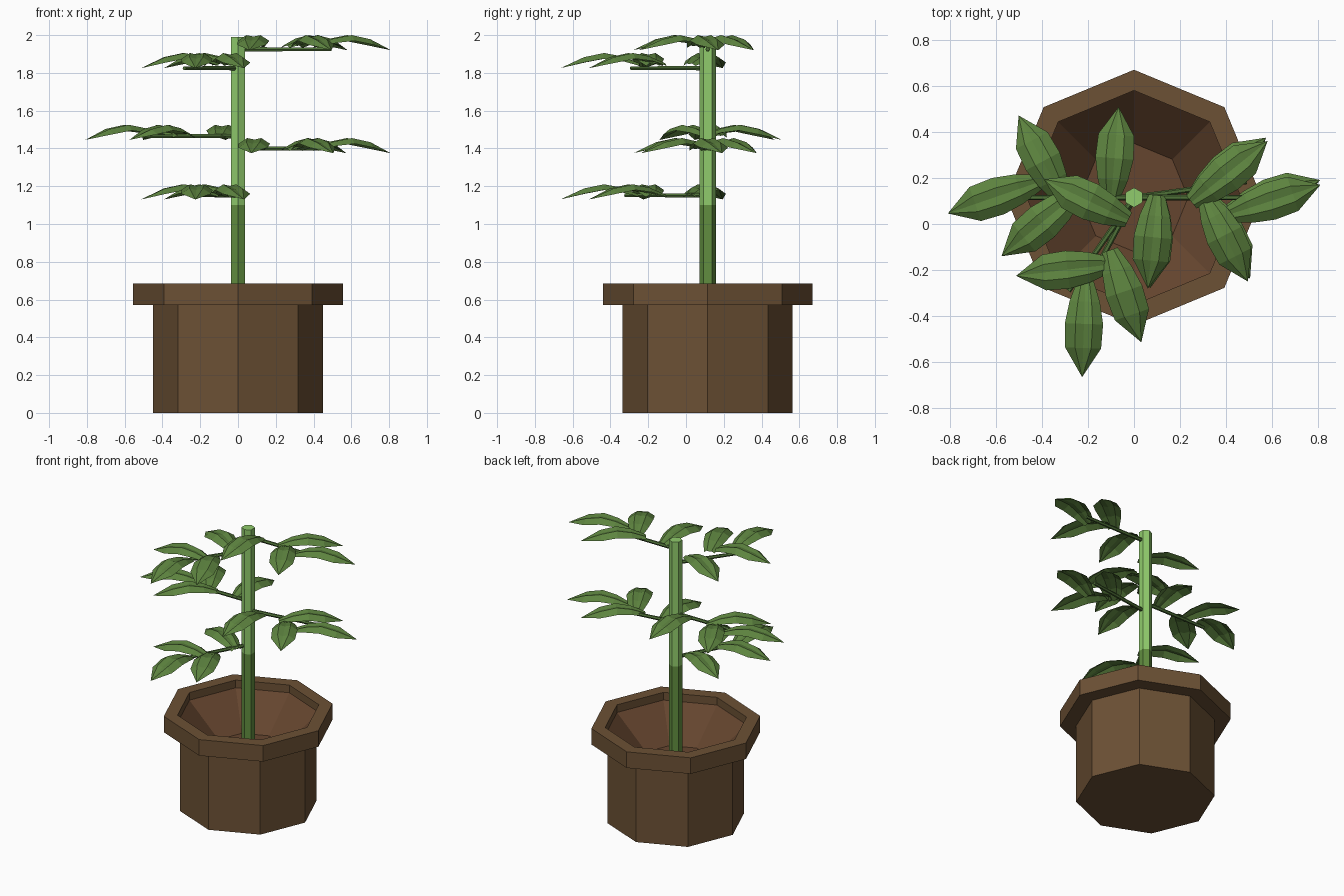
import bpy, bmesh
from math import sin, cos, pi, radians, atan2
from mathutils import Vector, Matrix

if "Cube" in bpy.data.objects:
    bpy.data.objects.remove(bpy.data.objects["Cube"])

CY = 0.115  # the pot and stem axis sits a little behind the origin


def material(name, rgb):
    m = bpy.data.materials.new(name)
    m.diffuse_color = (*rgb, 1)
    m.use_nodes = True
    m.node_tree.nodes["Principled BSDF"].inputs["Base Color"].default_value = m.diffuse_color
    return m


POT = material("brown_clay", (0.15, 0.082, 0.035))
SOIL = material("soil_brown", (0.13, 0.06, 0.028))
OLD = material("old_stem_green", (0.12, 0.27, 0.05))
YOUNG = material("young_stem_green", (0.28, 0.60, 0.15))
LEAF = material("leaf_green", (0.11, 0.23, 0.05))
STALK = material("stalk_green", (0.08, 0.17, 0.04))


def add_object(name, bm, mat):
    me = bpy.data.meshes.new(name)
    bm.to_mesh(me)
    bm.free()
    me.materials.append(mat)
    ob = bpy.data.objects.new(name, me)
    bpy.context.collection.objects.link(ob)
    return ob


def lathe(name, profile, sides, mat, turn=0.0, cap_start=False, cap_end=False):
    bm = bmesh.new()
    rings = [[bm.verts.new((r * cos(turn + 2 * pi * i / sides),
                            CY + r * sin(turn + 2 * pi * i / sides), z))
              for i in range(sides)] for r, z in profile]
    for a, b in zip(rings, rings[1:]):
        for i in range(sides):
            j = (i + 1) % sides
            bm.faces.new((a[i], a[j], b[j], b[i]))
    if cap_start:
        bm.faces.new(rings[0][::-1])
    if cap_end:
        bm.faces.new(rings[-1])
    return add_object(name, bm, mat)


# Octagonal pot with overhanging rim, and the dished soil inside
lathe("pot", [(0.45, 0), (0.45, 0.57), (0.555, 0.57), (0.555, 0.685),
              (0.465, 0.685), (0.465, 0.63)], 8, POT, cap_start=True)
lathe("soil", [(0.465, 0.63), (0.235, 0.41)], 8, SOIL, cap_end=True)

# Hexagonal stem in two colours
lathe("lower_stem", [(0.043, 0.41), (0.043, 1.10)], 6, OLD, turn=pi / 2)
lathe("upper_stem", [(0.043, 1.10), (0.043, 1.99)], 6, YOUNG, turn=pi / 2, cap_end=True)

# Leaf stations: position along the leaf, half width, height of the arch
STATIONS = [(0, 0.035, 0.025), (0.22, 0.066, 0.062), (0.45, 0.083, 0.08),
            (0.70, 0.078, 0.058)]
# Ribbed cross-section: fraction of half width, height offset
RIBS = [(-1, -0.03), (-0.45, 0), (0, -0.008), (0.45, 0), (1, -0.03)]
# Base and tip of the four leaves of a branch pointing along +x
LEAVES = [((0.25, -0.02), (0.58, 0.245)), ((0.41, -0.075), (0.81, 0.055)),
          ((0.31, 0.0), (0.495, -0.365)), ((0.10, 0.01), (0.06, -0.395))]


def add_leaf(bm, base, tip):
    base, tip = Vector(base), Vector(tip)
    along = tip - base
    side = Vector((-along.y, along.x)).normalized()
    rows = []
    for s, w, h in STATIONS:
        row = []
        for f, dz in RIBS:
            p = base + along * s + side * w * f
            row.append(bm.verts.new((p.x, p.y, h + dz * w / 0.083)))
        rows.append(row)
    for a, b in zip(rows, rows[1:]):
        for i in range(len(RIBS) - 1):
            bm.faces.new((a[i + 1], a[i], b[i], b[i + 1]))
    end = bm.verts.new((tip.x, tip.y, 0))
    for i in range(len(RIBS) - 1):
        bm.faces.new((rows[-1][i + 1], rows[-1][i], end))


def branch(name, leaf_z, stalk_z, turn, stalk_turn):
    bm = bmesh.new()
    for base, tip in LEAVES:
        add_leaf(bm, base, tip)
    bm.transform(Matrix.Translation((0, CY, leaf_z)) @ Matrix.Rotation(radians(turn), 4, 'Z'))
    add_object(name + "_leaves", bm, LEAF)
    bm = bmesh.new()
    bmesh.ops.create_cone(bm, cap_ends=True, segments=6, radius1=0.013,
                          radius2=0.011, depth=0.49)
    bm.transform(Matrix.Translation((0, CY, stalk_z))
                 @ Matrix.Rotation(radians(stalk_turn), 4, 'Z')
                 @ Matrix.Translation((0.25, 0, 0)) @ Matrix.Rotation(pi / 2, 4, 'Y'))
    add_object(name + "_stalk", bm, STALK)


# Five branches up the stem
branch("lowest_front_branch", 1.13, 1.152, -110, -118)
branch("middle_right_branch", 1.375, 1.40, 1.5, 8)
branch("middle_left_branch", 1.445, 1.465, 181, 180)
branch("upper_front_branch", 1.825, 1.825, -110, -125)
branch("top_right_branch", 1.92, 1.925, 0, 0)
